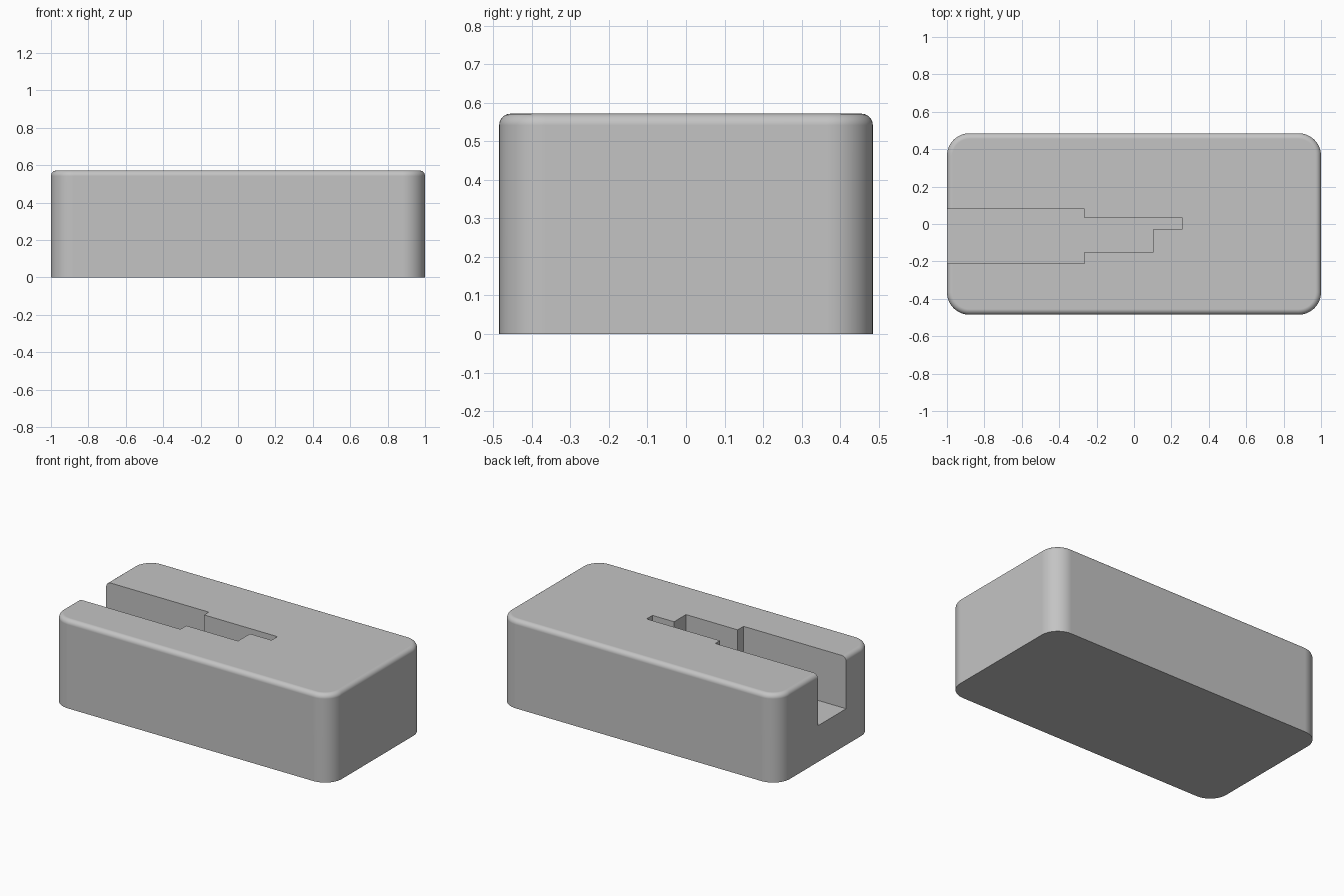
import bpy
import bmesh

default = bpy.data.objects.get("Cube")
if default:
    bpy.data.objects.remove(default, do_unlink=True)

LENGTH, WIDTH, HEIGHT = 2.0, 0.97, 0.572
CORNER_RADIUS, TOP_RADIUS = 0.12, 0.03
FLOOR = 0.235

grey = bpy.data.materials.new("plain grey")
grey.use_nodes = True
colour = (0.55, 0.55, 0.55, 1)
grey.diffuse_color = colour
grey.node_tree.nodes["Principled BSDF"].inputs["Base Color"].default_value = colour


def prism(name, outline, z0, z1, shape=None):
    """Extrude a flat outline from z0 to z1, optionally reshaping it."""
    bm = bmesh.new()
    face = bm.faces.new([bm.verts.new((x, y, z0)) for x, y in outline])
    result = bmesh.ops.extrude_face_region(bm, geom=[face])
    for v in result["geom"]:
        if isinstance(v, bmesh.types.BMVert):
            v.co.z = z1
    bmesh.ops.recalc_face_normals(bm, faces=bm.faces)
    if shape:
        shape(bm)
    mesh = bpy.data.meshes.new(name)
    bm.to_mesh(mesh)
    bm.free()
    mesh.materials.append(grey)
    obj = bpy.data.objects.new(name, mesh)
    bpy.context.collection.objects.link(obj)
    return obj


def round_body(bm):
    """Round the upright corners, then the top rim."""
    upright = [e for e in bm.edges
               if abs(e.verts[0].co.z - e.verts[1].co.z) > 0.1]
    bmesh.ops.bevel(bm, geom=upright, offset=CORNER_RADIUS, segments=12,
                    profile=0.5, affect="EDGES")
    rim = [e for e in bm.edges if all(v.co.z > HEIGHT - 0.001 for v in e.verts)]
    bmesh.ops.bevel(bm, geom=rim, offset=TOP_RADIUS, segments=6,
                    profile=0.5, affect="EDGES")


# Solid block
hx, hy = LENGTH / 2, WIDTH / 2
block = prism("dock_block", [(-hx, -hy), (hx, -hy), (hx, hy), (-hx, hy)],
              0, HEIGHT, round_body)

# Stepped channel: wide and open at the side, narrowing to a thin slot
channel = prism("channel_cutter", [
    (-1.2, -0.21), (-0.265, -0.21), (-0.265, -0.15), (0.105, -0.15),
    (0.105, -0.028), (0.26, -0.028), (0.26, 0.032), (-0.265, 0.032),
    (-0.265, 0.08), (-1.2, 0.08)], FLOOR, HEIGHT + 0.2)
channel.hide_render = True

cut = block.modifiers.new("channel", "BOOLEAN")
cut.operation = "DIFFERENCE"
cut.solver = "EXACT"
cut.object = channel

bpy.ops.object.select_all(action="DESELECT")
block.select_set(True)
bpy.context.view_layer.objects.active = block
bpy.ops.object.modifier_apply(modifier=cut.name)
bpy.data.objects.remove(channel, do_unlink=True)

# Smooth rounds with crisp channel edges and flat large faces
bpy.ops.object.shade_smooth_by_angle(angle=0.6)
normals = block.modifiers.new("flat_faces", "WEIGHTED_NORMAL")
normals.keep_sharp = True
